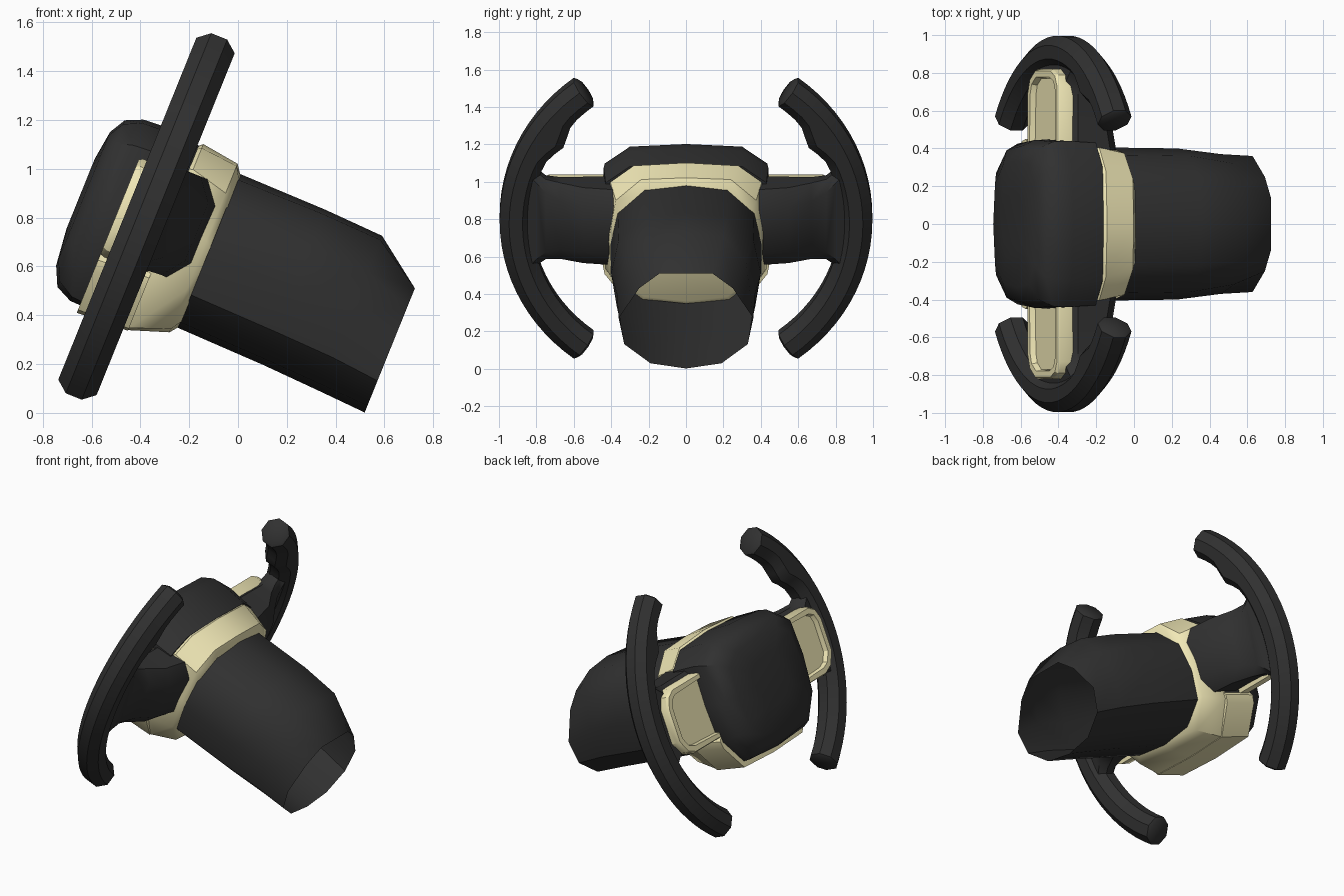
import bpy, bmesh
from math import sin, cos, radians, pi, exp
from mathutils import Matrix, Vector

if "Cube" in bpy.data.objects:
    bpy.data.objects.remove(bpy.data.objects["Cube"])

# Tilted frame: local x runs along the column, y across, z up the wheel plane
FRAME = Matrix.Translation((-0.375, 0, 0.805)) @ Matrix.Rotation(radians(22), 4, 'Y')


def material(name, rgb):
    m = bpy.data.materials.new(name)
    m.diffuse_color = (*rgb, 1)
    m.use_nodes = True
    m.node_tree.nodes["Principled BSDF"].inputs["Base Color"].default_value = m.diffuse_color
    return m


DARK = material("dark_rubber", (0.03, 0.03, 0.03))
CREAM = material("cream_plastic", (0.88, 0.81, 0.47))


def finish(name, bm, mat, mirror=False, angle=40):
    bmesh.ops.recalc_face_normals(bm, faces=bm.faces[:])
    me = bpy.data.meshes.new(name)
    bm.to_mesh(me)
    bm.free()
    ob = bpy.data.objects.new(name, me)
    bpy.context.collection.objects.link(ob)
    ob.matrix_world = FRAME
    me.materials.append(mat)
    bpy.context.view_layer.objects.active = ob
    for o in bpy.context.selected_objects:
        o.select_set(False)
    ob.select_set(True)
    bpy.ops.object.shade_smooth_by_angle(angle=radians(angle))
    if mirror:
        mod = ob.modifiers.new("Mirror", 'MIRROR')
        mod.use_axis = (False, True, False)
    return ob


def loft(rings, cap_start=True, cap_end=True):
    """Skin a list of closed point rings."""
    bm = bmesh.new()
    vs = [[bm.verts.new(p) for p in r] for r in rings]
    n = len(vs[0])
    for r0, r1 in zip(vs, vs[1:]):
        for i in range(n):
            j = (i + 1) % n
            bm.faces.new((r0[i], r0[j], r1[j], r1[i]))
    if cap_start:
        bm.faces.new(vs[0])
    if cap_end:
        bm.faces.new(vs[-1])
    return bm


def section(a, half):
    """Symmetric ring across the column from a half outline (y, z), top to bottom."""
    full = half + [(-y, z) for y, z in half[-2:0:-1]]
    return [(a, y, z) for y, z in full]


# Column shroud: open tube with its top sloping down at the end
column = [
    section(0.29, [(0, .305), (.22, .28), (.365, .145), (.405, -.04), (.38, -.23), (.23, -.35), (0, -.375)]),
    section(0.67, [(0, .30), (.22, .28), (.36, .145), (.40, -.05), (.37, -.24), (.22, -.36), (0, -.385)]),
    section(0.925, [(0, .288), (.2, .27), (.32, .13), (.37, -.06), (.345, -.25), (.2, -.37), (0, -.398)]),
    section(1.13, [(0, .139), (.14, .139), (.25, .053), (.36, -.12), (.33, -.27), (.19, -.38), (0, -.41)]),
]
finish("column_shroud", loft(column, True, False), DARK)

# Cream collar between hub and column
collar = [
    section(0.07, [(0, .33), (.27, .32), (.40, .24), (.42, 0), (.42, -.25), (.3, -.44), (0, -.45)]),
    section(0.105, [(0, .362), (.28, .345), (.405, .25), (.425, 0), (.43, -.25), (.3, -.45), (0, -.46)]),
    section(0.265, [(0, .34), (.24, .33), (.375, .21), (.41, 0), (.405, -.22), (.27, -.39), (0, -.405)]),
    section(0.305, [(0, .285), (.2, .265), (.34, .14), (.385, -.03), (.36, -.22), (.22, -.33), (0, -.355)]),
]
finish("collar", loft(collar), CREAM)

# Cream lower shell cupping the underside of the hub
shell = [
    section(-0.117, [(0, -.2), (.42, -.2), (.45, -.24), (.44, -.29), (.31, -.46), (0, -.473)]),
    section(0.105, [(0, -.2), (.42, -.2), (.445, -.23), (.435, -.28), (.305, -.453), (0, -.463)]),
]
finish("lower_shell", loft(shell), CREAM)

# Dark padded hub
hub = [
    section(0.09, [(0, .35), (.3, .335), (.43, .24), (.44, 0), (.425, -.24), (.29, -.42), (0, -.43)]),
    section(-0.09, [(0, .368), (.3, .352), (.44, .255), (.447, 0), (.43, -.25), (.3, -.425), (0, -.44)]),
    section(-0.16, [(0, .363), (.3, .348), (.435, .25), (.445, 0), (.425, -.25), (.295, -.42), (0, -.438)]),
    section(-0.23, [(0, .332), (.28, .315), (.40, .23), (.415, 0), (.39, -.23), (.27, -.38), (0, -.405)]),
    section(-0.268, [(0, .265), (.22, .25), (.32, .18), (.335, 0), (.31, -.19), (.21, -.3), (0, -.325)]),
    section(-0.285, [(0, .14), (.11, .13), (.16, .09), (.17, 0), (.16, -.1), (.1, -.15), (0, -.17)]),
]
finish("hub_pad", loft(hub), DARK)

# Rim grips: octagonal tube on an arc, with a thumb bump on the upper inner side
R, T, END, STEPS, SIDES = 0.91, 0.089, 53, 26, 8


def rim_ring(deg, scale=1.0):
    t = radians(deg)
    bump = 0.045 * exp(-((deg - 33) / 5.5) ** 2)
    pts = []
    for k in range(SIDES):
        f = 2 * pi * (k + 0.5) / SIDES
        out = cos(f) * T * 1.05 * scale
        if out < 0:
            out -= bump
        pts.append((sin(f) * T * 1.03 * scale, (R + out) * cos(t), (R + out) * sin(t)))
    return pts


rim = [rim_ring(-END - 0.8, 0.8)]
rim += [rim_ring(-END + 2 * END * i / STEPS) for i in range(STEPS + 1)]
rim += [rim_ring(END + 0.8, 0.8)]
finish("rim_grip", loft(rim), DARK, mirror=True)


# Spokes: chamfered block from hub, thinning and flaring into the rim
def spoke_ring(y, a0, a1, b0, b1):
    c = min(0.07, (a1 - a0) * 0.3)
    d = c * 1.3
    return [(a0, y, b0 + c), (a0 + c, y, b0), (a1 - c, y, b0), (a1, y, b0 + d),
            (a1, y, b1 - d), (a1 - c, y, b1), (a0 + c, y, b1), (a0, y, b1 - c)]


spoke = [spoke_ring(*s) for s in (
    (.36, -.08, .25, -.2, .235), (.55, -.08, .215, -.2, .235),
    (.67, -.07, .135, -.205, .233), (.75, -.065, .085, -.22, .24),
    (.80, -.06, .07, -.26, .28), (.87, -.05, .055, -.33, .34))]
finish("spoke", loft(spoke), DARK, mirror=True)

# Cream recessed panels on the driver's side of the spokes
outline = [(.38, .213), (.73, .213), (.79, .18), (.82, .11), (.82, -.11), (.77, -.19), (.70, -.22), (.38, -.22)]
bm = loft([[(-.03, y, b) for y, b in outline],
           [(-.10, y, b) for y, b in outline],
           [(-.117, .6 + (y - .6) * .96, b * .96) for y, b in outline]])
bmesh.ops.recalc_face_normals(bm, faces=bm.faces[:])
front = min(bm.faces, key=lambda f: f.calc_center_median().x)
bmesh.ops.inset_region(bm, faces=[front], thickness=0.035)
bmesh.ops.inset_region(bm, faces=[front], thickness=0.008)
bmesh.ops.translate(bm, verts=front.verts[:], vec=Vector((0.03, 0, 0)))
finish("spoke_panel", bm, CREAM, mirror=True, angle=30)
